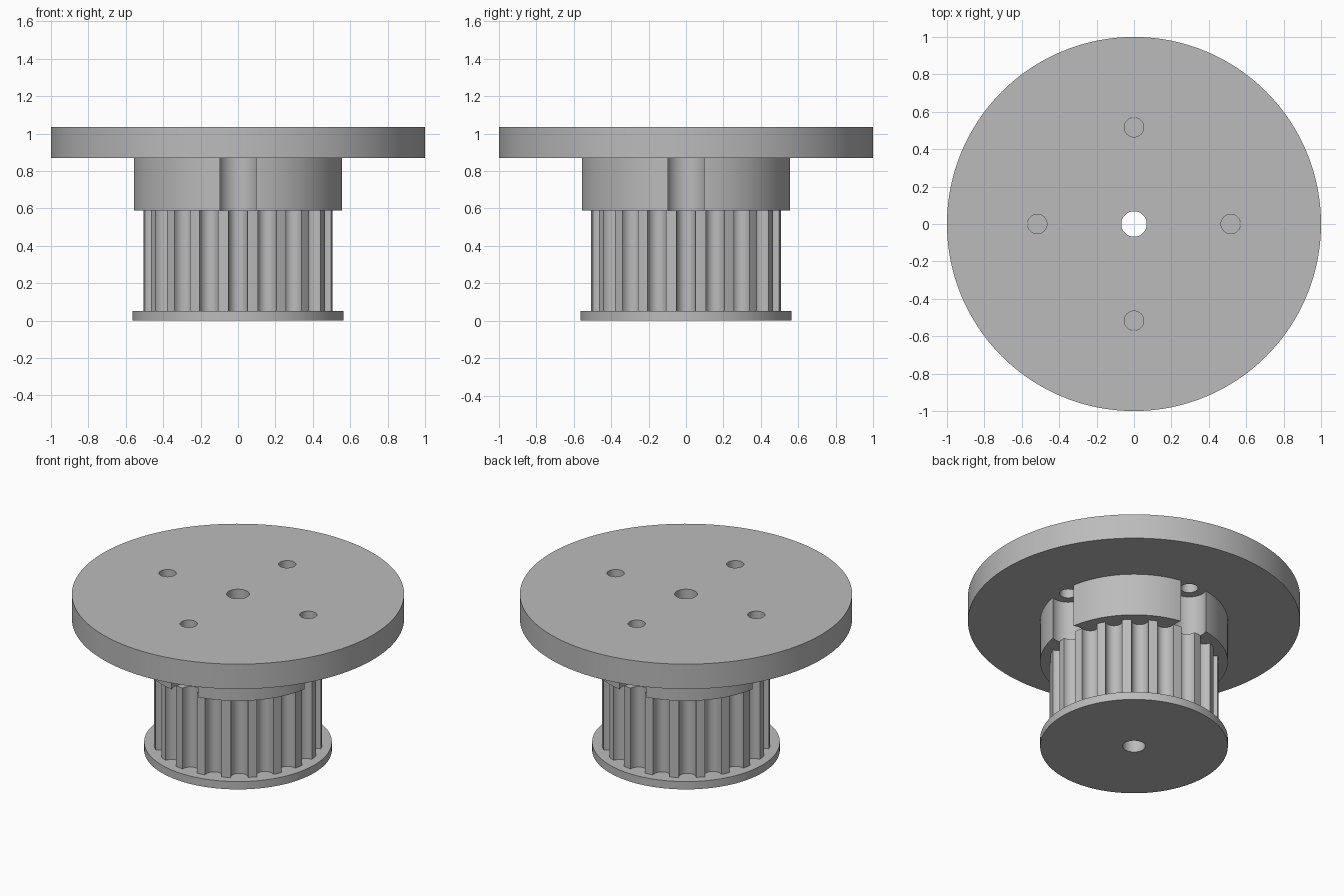
import bpy, bmesh, math
from math import sin, cos, pi

if "Cube" in bpy.data.objects:
    bpy.data.objects.remove(bpy.data.objects["Cube"])

grey = bpy.data.materials.new("plain_grey")
grey.diffuse_color = (0.5, 0.5, 0.5, 1)
grey.use_nodes = True
grey.node_tree.nodes["Principled BSDF"].inputs["Base Color"].default_value = grey.diffuse_color


def circle(r, n=48, cx=0.0, cy=0.0):
    return [(cx + r * cos(2 * pi * i / n), cy + r * sin(2 * pi * i / n)) for i in range(n)]


def rotated(pts, a):
    return [(x * cos(a) - y * sin(a), x * sin(a) + y * cos(a)) for x, y in pts]


def prism(name, loops, z0, z1):
    """Extrude an outline (first loop) with holes (other loops) from z0 to z1."""
    bm = bmesh.new()
    edges = []
    for loop in loops:
        vs = [bm.verts.new((x, y, z0)) for x, y in loop]
        edges += [bm.edges.new((vs[i - 1], vs[i])) for i in range(len(vs))]
    bmesh.ops.triangle_fill(bm, use_beauty=True, use_dissolve=False, edges=edges)
    ext = bmesh.ops.extrude_face_region(bm, geom=bm.faces[:], use_keep_orig=True)
    top = [v for v in ext["geom"] if isinstance(v, bmesh.types.BMVert)]
    bmesh.ops.translate(bm, verts=top, vec=(0, 0, z1 - z0))
    bmesh.ops.recalc_face_normals(bm, faces=bm.faces[:])
    me = bpy.data.meshes.new(name)
    bm.to_mesh(me)
    bm.free()
    me.materials.append(grey)
    ob = bpy.data.objects.new(name, me)
    bpy.context.collection.objects.link(ob)
    bpy.ops.object.select_all(action='DESELECT')
    ob.select_set(True)
    bpy.context.view_layer.objects.active = ob
    bpy.ops.object.shade_smooth_by_angle(angle=math.radians(30))
    return ob


BORE = circle(0.068)
HUB_R, BOLT_R, NOTCH_R = 0.565, 0.517, 0.105

# bottom flange
prism("bottom_flange", [circle(HUB_R, 128), BORE], 0, 0.052)

# toothed belt drum: 20 round grooves, one centred on each axis
TEETH, DRUM_R, HALF, DEPTH = 20, 0.509, 0.052, 0.062
drum = []
for t in range(TEETH):
    groove = []
    for i in range(15):
        a = pi * i / 14
        y = -HALF * cos(a)
        groove.append((math.sqrt(DRUM_R ** 2 - y * y) - DEPTH * sin(a), y))
    land_a = pi / TEETH
    groove.append((DRUM_R * cos(land_a), DRUM_R * sin(land_a)))
    drum += rotated(groove, 2 * pi * t / TEETH)
prism("toothed_drum", [drum, BORE], 0.052, 0.588)

# hub with four screw-head notches
mx = (HUB_R ** 2 - NOTCH_R ** 2 + BOLT_R ** 2) / (2 * BOLT_R)
my = math.sqrt(HUB_R ** 2 - mx * mx)
mouth = math.atan2(my, mx)
start = math.atan2(-my, mx - BOLT_R)
sweep = 2 * pi + 2 * start
hub = []
for q in range(4):
    part = [(BOLT_R + NOTCH_R * cos(start - sweep * i / 32),
             NOTCH_R * sin(start - sweep * i / 32)) for i in range(33)]
    span = pi / 2 - 2 * mouth
    part += [(HUB_R * cos(mouth + span * i / 28), HUB_R * sin(mouth + span * i / 28))
             for i in range(1, 28)]
    hub += rotated(part, q * pi / 2)
prism("notched_hub", [hub, BORE], 0.588, 0.87)

# top disc with bore and four bolt holes
holes = [circle(0.052, 32, BOLT_R * cos(q * pi / 2), BOLT_R * sin(q * pi / 2)) for q in range(4)]
prism("top_disc", [circle(1.0, 192), BORE] + holes, 0.87, 1.035)
